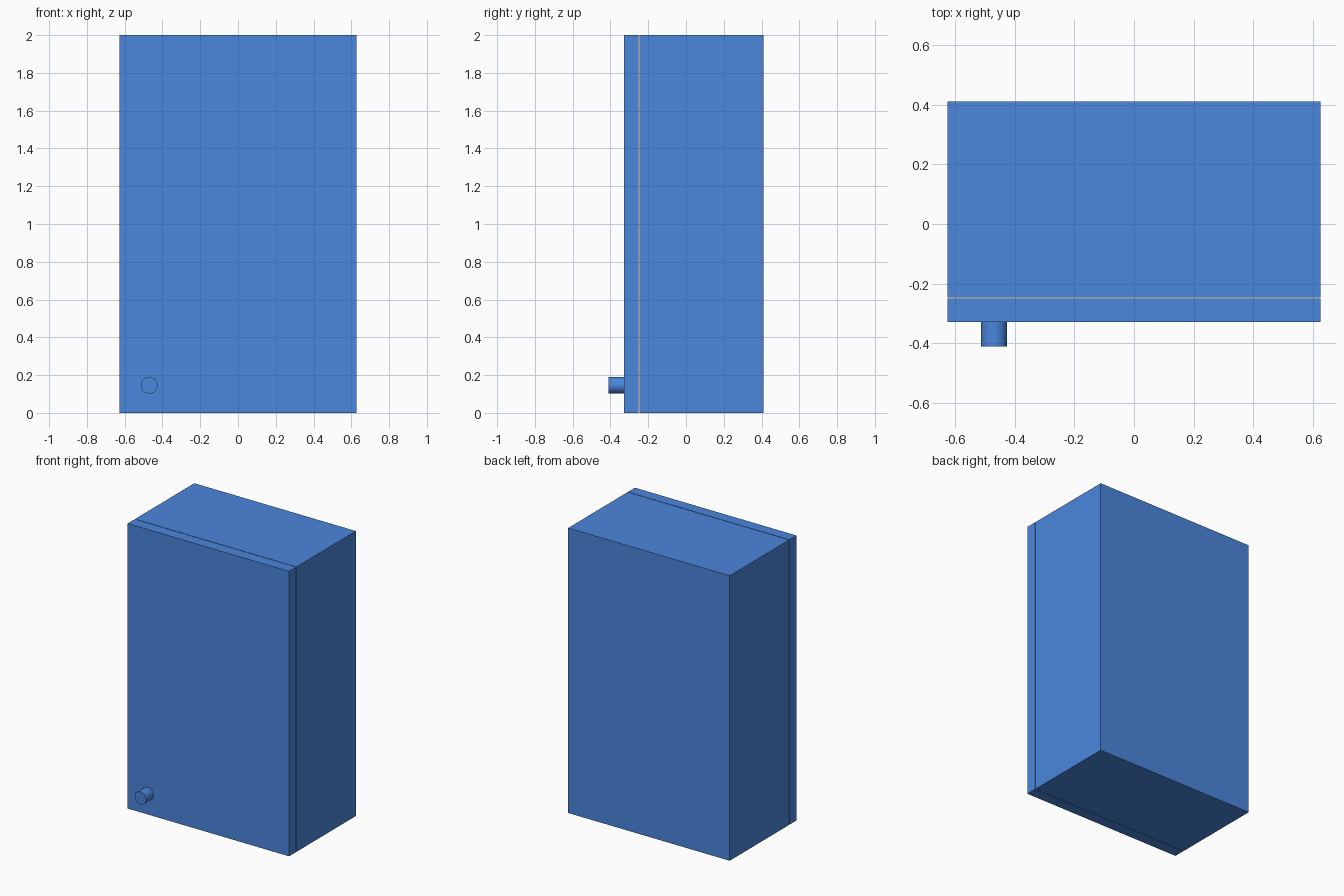
import bpy
import math

if "Cube" in bpy.data.objects:
    bpy.data.objects.remove(bpy.data.objects["Cube"])

blue = bpy.data.materials.new("blue_paint")
blue.diffuse_color = (0.07, 0.24, 0.72, 1.0)
blue.use_nodes = True
blue.node_tree.nodes["Principled BSDF"].inputs["Base Color"].default_value = blue.diffuse_color

HALF_W, HEIGHT = 0.627, 2.0
BACK, BODY_FRONT = 0.411, -0.247
DOOR_BACK, DOOR_FRONT = -0.251, -0.329
KNOB_FRONT = -0.411


def box(name, y0, y1):
    """Full-width, full-height block between two depths."""
    bpy.ops.mesh.primitive_cube_add(size=1, location=(0, (y0 + y1) / 2, HEIGHT / 2))
    obj = bpy.context.object
    obj.name = name
    obj.scale = (2 * HALF_W, y1 - y0, HEIGHT)
    bpy.ops.object.transform_apply(location=False, rotation=False, scale=True)
    obj.data.materials.append(blue)
    return obj


# Cabinet body and the door, separated by a thin gap
box("cabinet_body", BODY_FRONT, BACK)
box("door", DOOR_FRONT, DOOR_BACK)

# Round door knob in the lower left corner
bpy.ops.mesh.primitive_cylinder_add(
    vertices=32, radius=0.044, depth=DOOR_FRONT - KNOB_FRONT,
    location=(-0.47, (DOOR_FRONT + KNOB_FRONT) / 2, 0.146),
    rotation=(math.pi / 2, 0, 0))
knob = bpy.context.object
knob.name = "door_knob"
knob.data.materials.append(blue)
bpy.ops.object.shade_smooth_by_angle(angle=math.radians(30))
